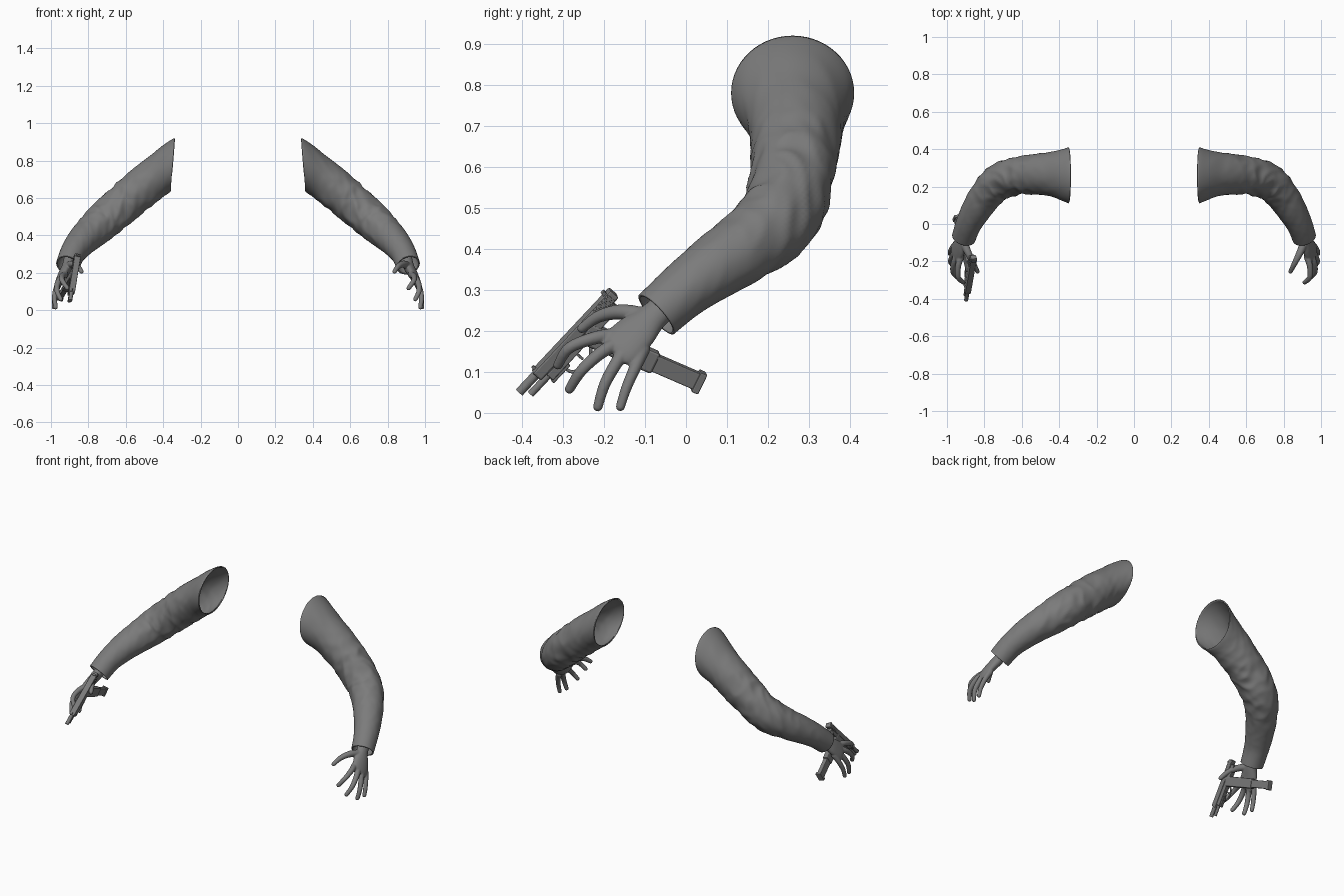
import bpy, bmesh, math
from mathutils import Vector, Matrix, noise

cube = bpy.data.objects.get("Cube")
if cube:
    bpy.data.objects.remove(cube, do_unlink=True)

grey = bpy.data.materials.new("plain grey")
grey.use_nodes = True
grey.diffuse_color = (0.2, 0.2, 0.2, 1)
shader = next(n for n in grey.node_tree.nodes if n.type == 'BSDF_PRINCIPLED')
shader.inputs["Base Color"].default_value = (0.2, 0.2, 0.2, 1)
shader.inputs["Roughness"].default_value = 0.8


def finish(name, bm, smooth=True):
    mesh = bpy.data.meshes.new(name)
    bm.to_mesh(mesh)
    bm.free()
    mesh.materials.append(grey)
    for p in mesh.polygons:
        p.use_smooth = smooth
    ob = bpy.data.objects.new(name, mesh)
    bpy.context.collection.objects.link(ob)
    return ob


def mirrored(ob, name):
    twin = ob.copy()
    twin.data = ob.data.copy()
    twin.name = name
    twin.data.transform(Matrix.Scale(-1, 4, (1, 0, 0)))
    twin.data.flip_normals()
    bpy.context.collection.objects.link(twin)


def spline(pts, t):
    """Point and radii on a smooth curve through pts, t from 0 to 1."""
    n = len(pts) - 1
    i = min(int(t * n), n - 1)
    f = t * n - i
    p = [Vector(pts[max(0, min(n, i + k))]) for k in (-1, 0, 1, 2)]
    m0, m1 = (p[2] - p[0]) / 2, (p[3] - p[1]) / 2
    return (p[1] * (2*f**3 - 3*f**2 + 1) + m0 * (f**3 - 2*f**2 + f)
            + p[2] * (3*f**2 - 2*f**3) + m1 * (f**3 - f**2))


def loft(bm, pts, hint, sides, steps, caps=True, start=None, folds=None):
    """Tube through (x, y, z, radius along hint, radius across)."""
    rings = []
    for s in range(steps + 1):
        t = s / steps
        c = spline(pts, t)
        tan = (spline(pts, min(1, t + .02)) - spline(pts, max(0, t - .02))).to_3d().normalized()
        if start and t < .2:
            tan = Vector(start).lerp(tan, t / .2).normalized()
        u = Vector(hint) - tan * tan.dot(Vector(hint))
        u.normalize()
        v = tan.cross(u)
        ring = []
        for k in range(sides):
            a = math.tau * k / sides
            d = u * math.cos(a) * c[3] + v * math.sin(a) * c[4]
            if folds:
                d *= 1 + folds(t, a)
            ring.append(bm.verts.new(c.to_3d() + d))
        rings.append(ring)
    for r0, r1 in zip(rings, rings[1:]):
        for k in range(sides):
            j = (k + 1) % sides
            bm.faces.new((r0[k], r0[j], r1[j], r1[k]))
    if caps:
        bm.faces.new(rings[0][::-1])
        bm.faces.new(rings[-1])


# Sleeves: open tubes with cloth folds, strongest around the elbow
def cloth(t, a):
    ca, sa = math.cos(a), math.sin(a)
    fold = 1 - 2.2 * abs(noise.noise(Vector((t * 13 + ca * 1.1, ca + 3, sa * 1.2))))
    fine = noise.noise(Vector((t * 24 + sa * 2, ca * 2, sa * 2)))
    strength = .2 + math.exp(-((t - .42) / .2) ** 2)
    ends = min(1, t * 10, (1 - t) * 10)
    return ends * strength * (.055 * (fold - .45) + .03 * fine)


sleeve_path = [
    (.35, .26, .78, .14, .15), (.44, .267, .712, .112, .119),
    (.54, .265, .632, .108, .106), (.63, .255, .555, .103, .101),
    (.72, .225, .475, .099, .097), (.79, .155, .412, .089, .089),
    (.842, .078, .36, .079, .08), (.884, 0, .303, .068, .07),
    (.91, -.072, .24, .064, .064)]
bm = bmesh.new()
loft(bm, sleeve_path, (.6, 0, .75), 56, 110, caps=False, start=(1, 0, .07), folds=cloth)
sleeve = finish("left_sleeve", bm)
shell = sleeve.modifiers.new("cloth thickness", 'SOLIDIFY')
shell.thickness = .007
shell.offset = -1
mirrored(sleeve, "right_sleeve")

# Hands: palm, thumb and fingers fused into one smooth surface
bm = bmesh.new()
across = (-.035, -.095, .05)
loft(bm, [(.9, -.03, .28, .034, .03), (.912, -.08, .235, .037, .029),
          (.932, -.12, .198, .051, .026), (.95, -.158, .162, .054, .021),
          (.955, -.175, .147, .045, .015)], across, 24, 16)
digits = [
    # thumb, index, middle, ring, little
    [(.91, -.1, .235, .022), (.885, -.158, .246, .019), (.858, -.212, .235, .015), (.837, -.254, .206, .012)],
    [(.925, -.175, .19, .018), (.94, -.225, .182, .016), (.94, -.285, .158, .014), (.912, -.312, .117, .012)],
    [(.945, -.165, .17, .018), (.963, -.207, .147, .016), (.968, -.255, .103, .014), (.948, -.284, .058, .012)],
    [(.95, -.14, .162, .018), (.968, -.167, .126, .016), (.981, -.198, .07, .014), (.975, -.215, .015, .012)],
    [(.95, -.105, .155, .018), (.968, -.122, .115, .015), (.982, -.145, .062, .013), (.984, -.16, .015, .0115)]]
for path in digits:
    loft(bm, [(*p, p[3]) for p in path], (1, .1, .2), 14, 14)
    for p in (path[0], path[-1]):
        bmesh.ops.create_icosphere(bm, subdivisions=2, radius=p[3] * 1.02,
                                   matrix=Matrix.Translation(p[:3]))
hand = finish("left_hand", bm)
fuse = hand.modifiers.new("fuse", 'REMESH')
fuse.mode = 'VOXEL'
fuse.voxel_size = .0035
fuse.use_smooth_shade = True
soft = hand.modifiers.new("soften", 'SMOOTH')
soft.factor = .5
soft.iterations = 5
mirrored(hand, "right_hand")

# Pistol frame: x runs muzzle to rear, z towards the sights
muzzle = Vector((-.9, -.397, .046))
ax = (Vector((-.86, -.168, .29)) - muzzle).normalized()
down = Vector((-.075, .291, -.126)).normalized()
az = -(down - ax * ax.dot(down)).normalized()
ay = az.cross(ax)
gun = Matrix((ax, ay, az)).transposed().to_4x4()
gun.translation = muzzle
grip = gun @ Matrix.Translation((.21, 0, 0)) @ Matrix.Rotation(-math.asin(ax.dot(down)), 4, 'Y')


def box(name, frame, x, z, width, bevel=.003):
    bm = bmesh.new()
    size = Matrix.Diagonal((x[1] - x[0], width, z[1] - z[0], 1))
    mid = Matrix.Translation((sum(x) / 2, 0, sum(z) / 2))
    bmesh.ops.create_cube(bm, size=1, matrix=frame @ mid @ size)
    ob = finish(name, bm, False)
    mod = ob.modifiers.new("edges", 'BEVEL')
    mod.width = bevel
    mod.segments = 2


def rod(name, x, z, radius):
    bm = bmesh.new()
    pose = gun @ Matrix.Translation((sum(x) / 2, 0, z)) @ Matrix.Rotation(math.pi / 2, 4, 'Y')
    bmesh.ops.create_cone(bm, cap_ends=True, segments=20, radius1=radius, radius2=radius,
                          depth=x[1] - x[0], matrix=pose)
    finish(name, bm, False)


rod("barrel", (-.003, .1), .01, .011)
rod("guide_rod", (.012, .1), -.014, .009)
box("slide", gun, (.055, .335), (-.006, .023), .034, .005)
box("frame", gun, (.075, .315), (-.028, -.006), .03)
box("front_rail", gun, (.07, .13), (-.036, -.026), .022)
box("front_sight", gun, (.062, .07), (.022, .031), .006, .001)
box("rear_sight", gun, (.312, .322), (.022, .031), .02, .001)
for k in range(6):
    x = .268 + k * .01
    box(f"slide_rib_{k + 1}", gun, (x, x + .005), (-.003, .02), .038, .001)
box("trigger", gun, (.158, .164), (-.05, -.026), .008, .001)

# Trigger guard: a bent tube under the frame
bm = bmesh.new()
guard = [(.115, -.026), (.12, -.052), (.145, -.062), (.175, -.06), (.195, -.045)]
loft(bm, [(*(gun @ Vector((x, 0, z))), .004, .006) for x, z in guard], ax + az * .3, 8, 20)
finish("trigger_guard", bm)

# Grip with a long magazine below it
box("grip", grip, (-.026, .03), (-.2, -.005), .034, .006)
box("magazine", grip, (-.02, .023), (-.315, -.19), .026)
box("magazine_base", grip, (-.026, .028), (-.328, -.31), .034)
